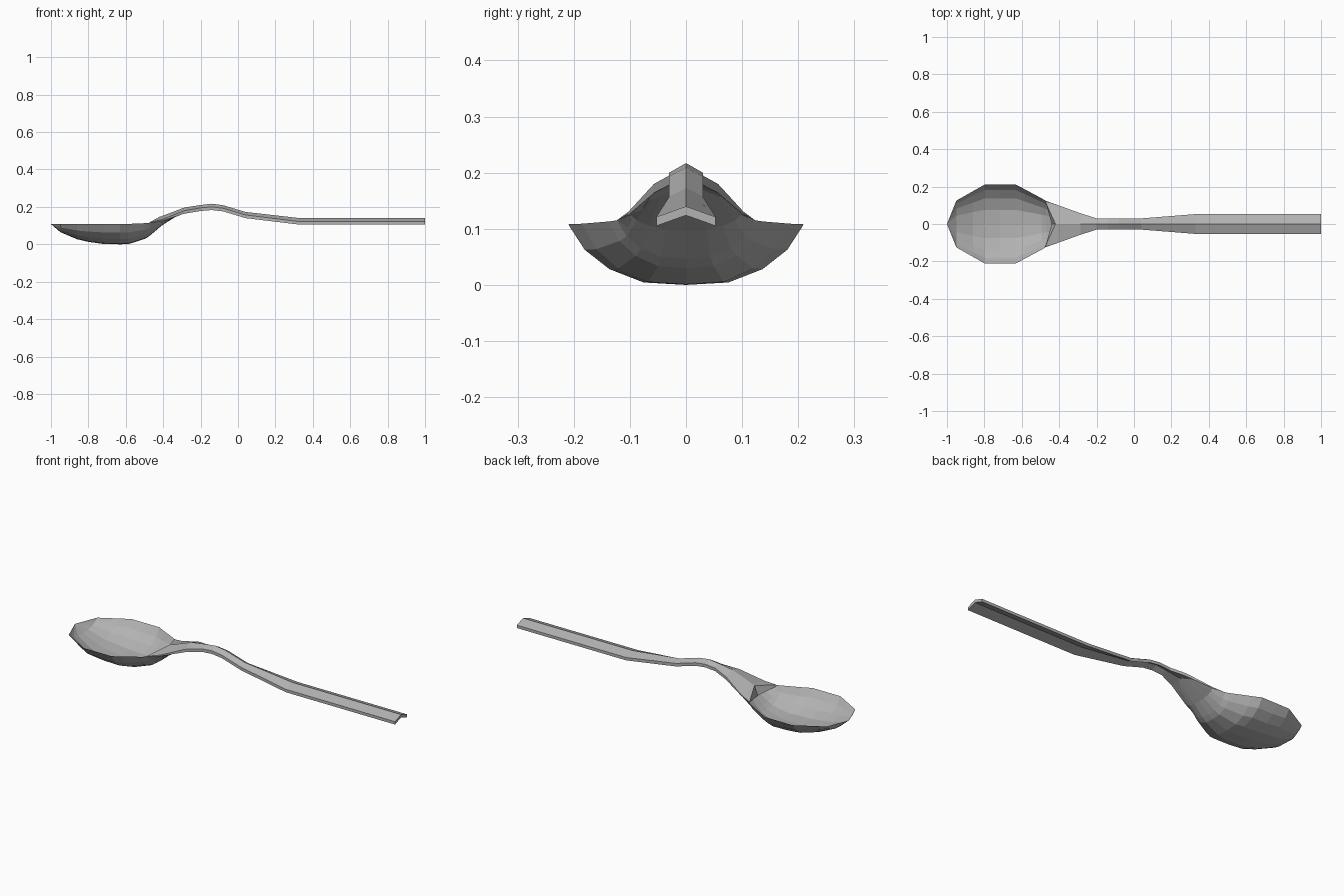
import bpy, bmesh

cube = bpy.data.objects.get("Cube")
if cube:
    bpy.data.objects.remove(cube, do_unlink=True)

steel = bpy.data.materials.new("grey steel")
steel.use_nodes = True
grey = (0.45, 0.45, 0.45, 1)
steel.diffuse_color = grey
steel.node_tree.nodes["Principled BSDF"].inputs["Base Color"].default_value = grey


def loft(name, rings):
    """Join closed rings of points into a capped solid."""
    bm = bmesh.new()
    loops = [[bm.verts.new(p) for p in ring] for ring in rings]
    n = len(loops[0])
    for a, b in zip(loops, loops[1:]):
        for i in range(n):
            j = (i + 1) % n
            bm.faces.new((a[i], a[j], b[j], b[i]))
    # Caps run in strips across the mirrored section
    half = n // 2
    for loop in (loops[0], loops[-1]):
        for i in range(half):
            quad = [loop[i], loop[i + 1], loop[n - 1 - i - 1], loop[n - 1 - i]]
            if len(set(quad)) == 4 and i + 1 < n - 2 - i:
                bm.faces.new(quad)
    bmesh.ops.remove_doubles(bm, verts=bm.verts[:], dist=0.0002)
    bmesh.ops.recalc_face_normals(bm, faces=bm.faces[:])
    mesh = bpy.data.meshes.new(name)
    bm.to_mesh(mesh)
    bm.free()
    mesh.materials.append(steel)
    obj = bpy.data.objects.new(name, mesh)
    bpy.context.collection.objects.link(obj)
    return obj


# Bowl: across-section as fractions of half width and depth
curve = [(-1, 1), (-.86, .58), (-.65, .26), (-.36, .04), (0, 0),
         (.36, .04), (.65, .26), (.86, .58), (1, 1)]
wall = 0.005


def bowl_ring(x, w, rim, low):
    outer = [(x, w * u, low + (rim - low) * v) for u, v in curve]
    lift = wall if w else 0
    inner = [(px, py, pz + lift * (abs(py) < w * .99)) for px, py, pz in reversed(outer)]
    return outer + inner


# Stations: x, half width, rim height, bottom height
bowl_stations = [
    (-1, 0, .108, .108), (-.95, .125, .108, .065), (-.86, .176, .108, .027),
    (-.8, .21, .108, .013), (-.72, .21, .108, .002), (-.63, .21, .108, 0),
    (-.585, .186, .109, .001), (-.495, .138, .113, .03), (-.47, .123, .115, .047),
    (-.41, .102, .127, .098), (-.29, .058, .164, .178)]
loft("bowl", [bowl_ring(*s) for s in bowl_stations])


# Handle: chevron section with a ridge on top and a hollow beneath
def handle_ring(x, w, ridge, edge, thick):
    top = [(x, -w, edge), (x, 0, ridge), (x, w, edge)]
    return top + [(px, py, pz - thick) for px, py, pz in reversed(top)]


# The neck opens as a notch over the bowl
notch = [(-.475, -.122, .116), (-.42, 0, .147), (-.475, .122, .116),
         (-.475, .122, .112), (-.44, 0, .095), (-.475, -.122, .112)]
# Stations: x, half width, ridge height, edge height, thickness
handle_stations = [
    (-.41, .102, .15, .131, .006), (-.285, .057, .197, .18, .016),
    (-.2, .03, .21, .195, .017), (-.14, .03, .217, .2, .017),
    (-.08, .03, .209, .193, .017), (.04, .03, .173, .157, .017),
    (.33, .053, .14, .121, .016), (1, .053, .14, .121, .016)]
loft("handle", [notch] + [handle_ring(*s) for s in handle_stations])
